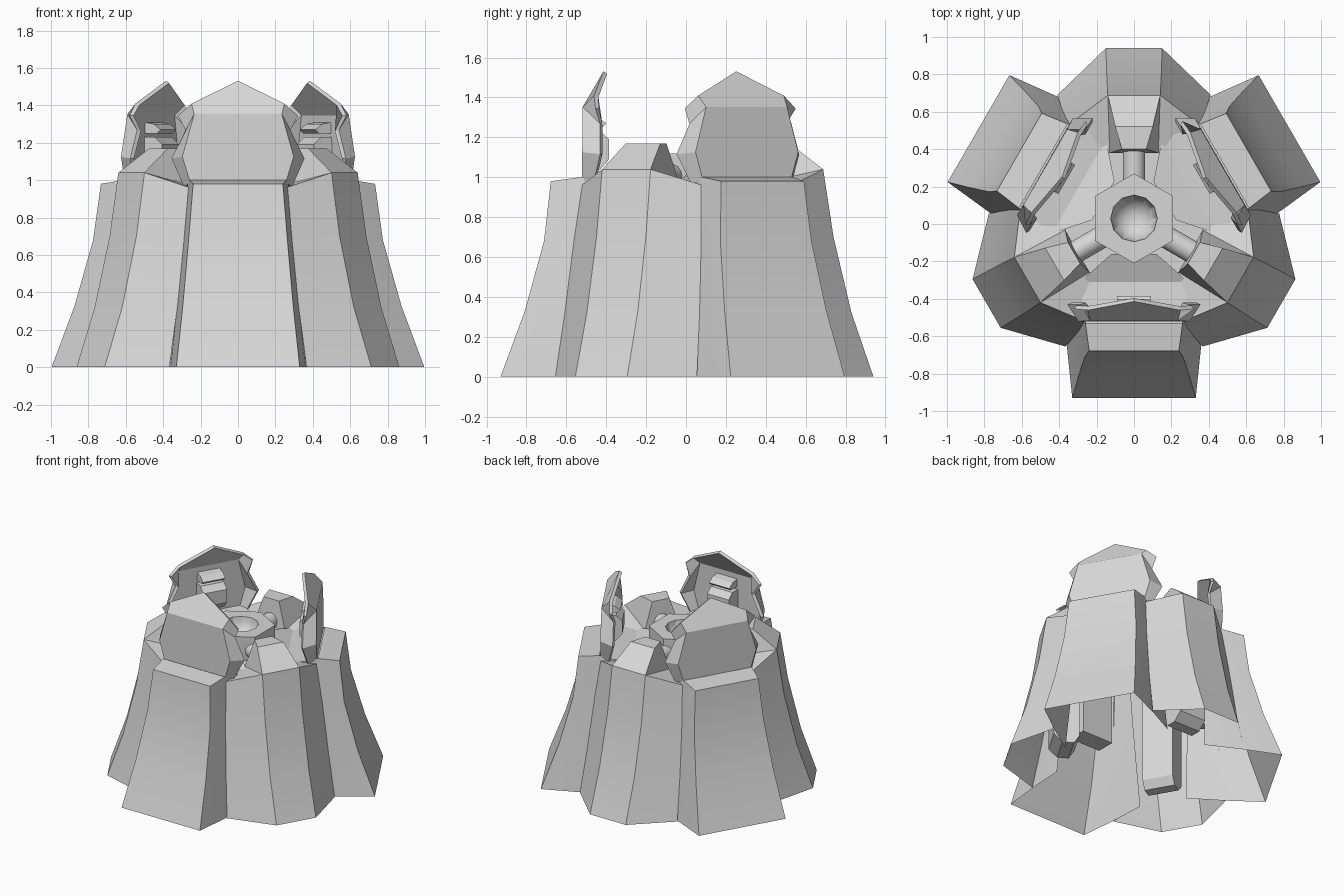
import bpy, bmesh, math
from mathutils import Vector

if "Cube" in bpy.data.objects:
    bpy.data.objects.remove(bpy.data.objects["Cube"])

CY = 0.03                        # hub offset along y
PANEL_ANGLES = (-90, 30, 150)    # narrow panels with tall petals
BAY_ANGLES = (90, 210, 330)      # faceted bays with wedge roofs

grey = bpy.data.materials.new("light_grey")
grey.diffuse_color = (0.68, 0.68, 0.68, 1)
grey.use_nodes = True
grey.node_tree.nodes["Principled BSDF"].inputs["Base Color"].default_value = grey.diffuse_color


def spot(ang):
    """Returns a mapper from (tangent, radius, height) to world space."""
    a = math.radians(ang)
    c, s = math.cos(a), math.sin(a)
    return lambda t, r, z: Vector((r * c - t * s, CY + r * s + t * c, z))


def make(name, faces, thick=0, angle=24):
    """Object from a list of faces given as point loops; shared points merge."""
    bm = bmesh.new()
    for f in faces:
        bm.faces.new([bm.verts.new(p) for p in f])
    bmesh.ops.remove_doubles(bm, verts=bm.verts, dist=0.0008)
    bmesh.ops.recalc_face_normals(bm, faces=bm.faces)
    me = bpy.data.meshes.new(name)
    bm.to_mesh(me)
    bm.free()
    ob = bpy.data.objects.new(name, me)
    bpy.context.collection.objects.link(ob)
    me.materials.append(grey)
    bpy.ops.object.select_all(action='DESELECT')
    ob.select_set(True)
    bpy.context.view_layer.objects.active = ob
    if angle:
        bpy.ops.object.shade_smooth_by_angle(angle=math.radians(angle))
    if thick:
        m = ob.modifiers.new("thickness", 'SOLIDIFY')
        m.thickness, m.offset = thick, 0
        m.use_even_offset = True
    return ob


def loft(rows, closed=False):
    out = []
    for a, b in zip(rows, rows[1:]):
        n = len(a)
        for i in range(n if closed else n - 1):
            j = (i + 1) % n
            out.append([a[i], a[j], b[j], b[i]])
    return out


def both(half):
    """Mirror point loops across t = 0."""
    return half + [[(-t, r, z) for t, r, z in reversed(f)] for f in half]


def mapped(P, faces):
    return [[P(*p) for p in f] for f in faces]


def prism(profile, w):
    """Solid from an (r, z) profile, extruded to half width w."""
    a = [(-w, r, z) for r, z in profile]
    b = [(w, r, z) for r, z in profile]
    return [a, b[::-1]] + loft([a, b], True)


def sym_row(half):
    return [(-t, r, z) for t, r, z in reversed(half)] + half


# Flared outer panel: outer corner, flank edge and deep side wall, bottom to top
panel_rows = [sym_row(h) for h in (
    [(0.33, 0.96, 0), (0.36, 0.675, 0), (0.375, 0.41, 0)],
    [(0.295, 0.838, 0.33), (0.325, 0.625, 0.33), (0.34, 0.41, 0.33)],
    [(0.264, 0.742, 0.68), (0.29, 0.585, 0.68), (0.305, 0.41, 0.68)],
    [(0.24, 0.708, 0.98), (0.26, 0.56, 1.0), (0.28, 0.41, 0.97)])]
panel = loft(panel_rows) + [[(-0.24, 0.708, 0.98), (0.24, 0.708, 0.98),
                             (0.26, 0.56, 1.0), (-0.26, 0.56, 1.0)]]

# Petal: central plate, folded hood and side flanges
P1, P2, P3 = (0.25, 0.54, 0.99), (0.29, 0.54, 1.125), (0.23, 0.535, 1.35)
Q1, Q2, Q3 = (0.28, 0.49, 0.965), (0.345, 0.455, 1.115), (0.27, 0.455, 1.265)
Q4, Q5, PEAK = (0.315, 0.475, 1.345), (0.245, 0.48, 1.405), (0, 0.435, 1.525)
neg = lambda p: (-p[0], p[1], p[2])
petal = [[neg(P1), P1, P2, P3, neg(P3), neg(P2)],
         [neg(P3), P3, Q5, PEAK, neg(Q5)]]
petal += both([[P1, Q1, Q2, P2], [P2, Q2, Q3, P3], [P3, Q3, Q4, Q5]])

# Seat block and rung on the inside of the petal
block = prism([(0.53, 1.23), (0.46, 1.23), (0.416, 1.19), (0.416, 1.09),
               (0.46, 1.04), (0.53, 1.04)], 0.09)
rung = prism([(0.53, 1.31), (0.47, 1.30), (0.43, 1.27), (0.45, 1.25),
              (0.53, 1.25)], 0.085)

# Sloped deck between hub and petal
deck = loft([[(-0.12, 0.19, 1.03), (0.12, 0.19, 1.03)],
             [(-0.29, 0.34, 0.97), (0.29, 0.34, 0.97)],
             [(-0.26, 0.56, 0.99), (0.26, 0.56, 0.99)]])

# Box hanging inside the panel
inner_box = prism([(0.42, 0.95), (0.56, 0.95), (0.56, 0.42), (0.42, 0.42)], 0.13)

for i, ang in enumerate(PANEL_ANGLES):
    P = spot(ang)
    make(f"outer_panel_{i}", mapped(P, panel))
    make(f"petal_{i}", mapped(P, petal), 0.022, 0)
    make(f"petal_block_{i}", mapped(P, block))
    make(f"petal_rung_{i}", mapped(P, rung))
    make(f"deck_{i}", mapped(P, deck), 0, 0)
    make(f"inner_box_{i}", mapped(P, inner_box))

# Faceted bay wall: front corner then side corner, bottom to top
bay_rows = [sym_row(h) for h in (
    [(0.15, 0.91, 0), (0.41, 0.66, 0)],
    [(0.147, 0.80, 0.32), (0.39, 0.60, 0.32)],
    [(0.143, 0.71, 0.70), (0.37, 0.545, 0.68)],
    [(0.14, 0.658, 1.04), (0.35, 0.50, 0.96)])]
bay = loft(bay_rows)

# Wedge roof with flat crest, steep sides and low shelves
A, B, C = (0.14, 0.658, 1.04), (0.10, 0.49, 1.17), (0.065, 0.37, 1.17)
D, E, F = (0.13, 0.35, 0.97), (0.35, 0.50, 0.96), (0.24, 0.33, 0.95)
roof = [[neg(A), A, B, neg(B)], [neg(B), B, C, neg(C)],
        [neg(C), C, D, neg(D)]]
roof += both([[A, D, C, B], [A, E, F, D]])

# Inner pillar under the roof
pillar = prism([(0.42, 0.95), (0.60, 0.95), (0.60, 0.14), (0.54, 0.08),
                (0.46, 0.08), (0.42, 0.14)], 0.11)

# Round pipe joining hub and wedge
pipe_rows = [[(0.06 * math.cos(k * math.pi / 8), r,
               1.01 + 0.06 * math.sin(k * math.pi / 8)) for k in range(16)]
             for r in (0.20, 0.40)]
pipe = loft(pipe_rows, True)

for i, ang in enumerate(BAY_ANGLES):
    P = spot(ang)
    make(f"bay_wall_{i}", mapped(P, bay))
    make(f"wedge_roof_{i}", mapped(P, roof), 0, 0)
    make(f"inner_pillar_{i}", mapped(P, pillar))
    make(f"pipe_{i}", mapped(P, pipe))


# Central hexagonal hub with a round bowl sunk in its top
def ring(r, z, hexagon=False):
    pts = []
    for k in range(12):
        a = math.radians(30 * k)
        q = r * (math.cos(math.pi / 6) if hexagon and k % 2 == 0 else 1)
        pts.append(Vector((q * math.sin(a + math.pi / 6),
                           CY + q * math.cos(a + math.pi / 6), z)))
    return pts


rows = [ring(0.20, 0.72, True), ring(0.24, 0.80, True), ring(0.24, 1.12, True)]
for k in range(6):
    b = math.radians(15 * k)
    rows.append(ring(0.125 * math.cos(b), 1.12 - 0.125 * math.sin(b)))
make("hub", loft(rows, True) + [rows[0], rows[-1]])

# Floor plate closing the gaps around the hub
make("floor_plate", loft([ring(0.20, 0.94), ring(0.52, 0.94)], True))
